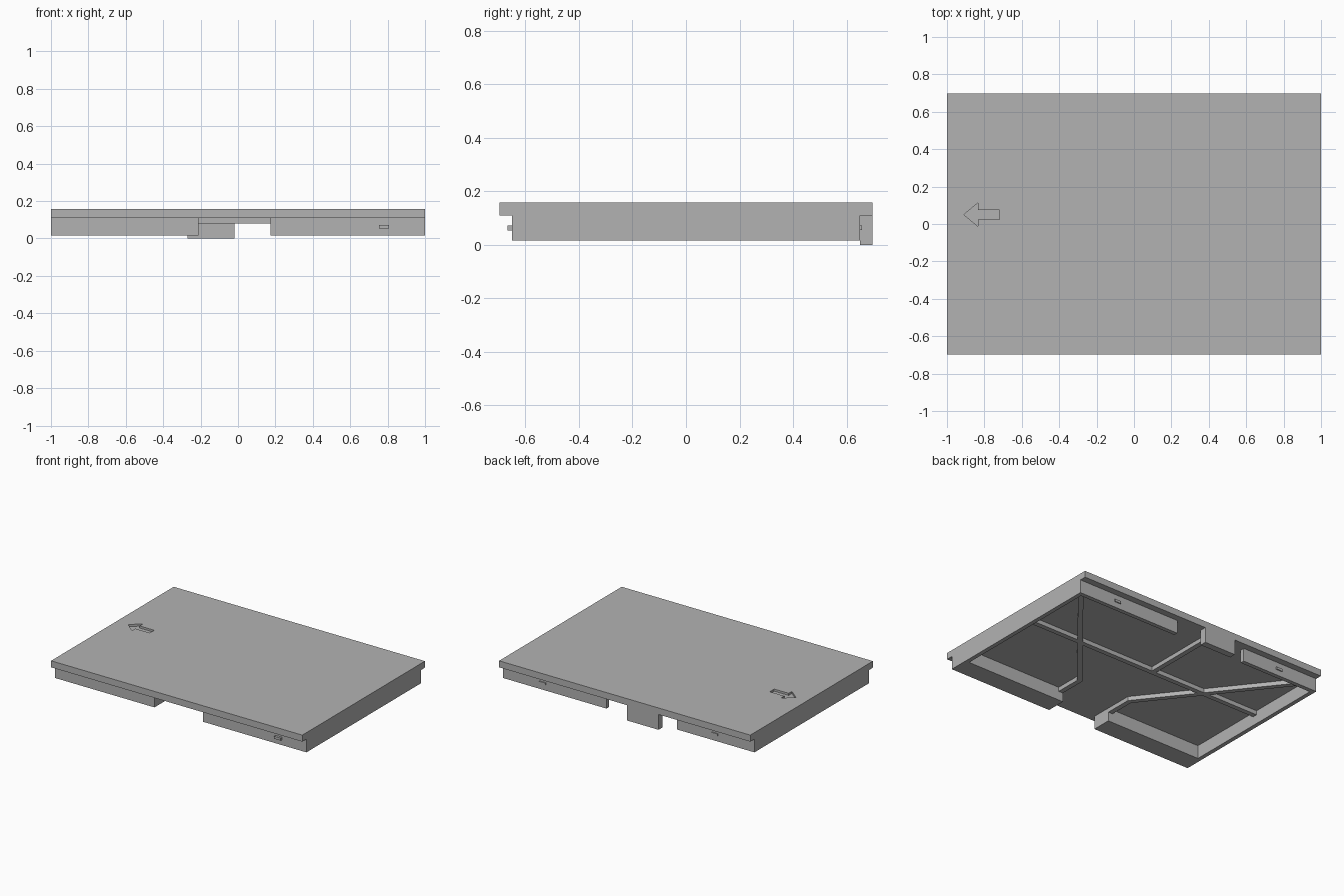
import bpy
import bmesh
from mathutils import Vector

cube = bpy.data.objects.get("Cube")
if cube:
    bpy.data.objects.remove(cube)

# One plain grey plastic
grey = bpy.data.materials.new("plain_grey")
grey.use_nodes = True
COLOUR = (0.45, 0.45, 0.45, 1)
grey.diffuse_color = COLOUR
grey.node_tree.nodes["Principled BSDF"].inputs["Base Color"].default_value = COLOUR

# Heights shared by the parts
FOOT, RIB, UNDER, TOP = 0.015, 0.08, 0.11, 0.157
HALF_Y, WALL_Y = 0.697, 0.65
SIDE, FRONT = 0.03, 0.14      # wall thicknesses


def prism(name, outline, z0, z1):
    """Extrude a plan outline from z0 up to z1."""
    bm = bmesh.new()
    face = bm.faces.new([bm.verts.new((x, y, z0)) for x, y in outline])
    new = bmesh.ops.extrude_face_region(bm, geom=[face])["geom"]
    verts = [v for v in new if isinstance(v, bmesh.types.BMVert)]
    bmesh.ops.translate(bm, verts=verts, vec=(0, 0, z1 - z0))
    bmesh.ops.recalc_face_normals(bm, faces=bm.faces)
    mesh = bpy.data.meshes.new(name)
    bm.to_mesh(mesh)
    bm.free()
    mesh.materials.append(grey)
    obj = bpy.data.objects.new(name, mesh)
    bpy.context.collection.objects.link(obj)
    return obj


def box(name, x0, x1, y0, y1, z0, z1):
    return prism(name, [(x0, y0), (x1, y0), (x1, y1), (x0, y1)], z0, z1)


def rib(name, points, width=0.035):
    """Strip of constant width along a plan path, with mitred bends."""
    pts = [Vector(p) for p in points]
    left, right = [], []
    for i, p in enumerate(pts):
        a = (p - pts[max(i - 1, 0)]).normalized()
        b = (pts[min(i + 1, len(pts) - 1)] - p).normalized()
        t = (a + b).normalized()
        ref = b if b.length else a
        off = Vector((-t.y, t.x)) * (width / 2 / t.dot(ref))
        left.append(p + off)
        right.append(p - off)
    return prism(name, left + right[::-1], RIB, UNDER)


# Lid plate with a sunken arrow
plate = box("lid_plate", -1, 1, -HALF_Y, HALF_Y, UNDER, TOP)
tip, neck, tail, mid = -0.91, -0.835, -0.72, 0.05
half_arrow = [(tail, 0.025), (neck, 0.025), (neck, 0.062)]
arrow = ([(x, mid + y) for x, y in half_arrow] + [(tip, mid)]
         + [(x, mid - y) for x, y in reversed(half_arrow)])
cutter = prism("arrow_cutter", arrow, TOP - 0.015, TOP + 0.05)
cutter.hide_render = True
cutter.hide_viewport = True
cut = plate.modifiers.new("arrow", "BOOLEAN")
cut.operation = "DIFFERENCE"
cut.solver = "EXACT"
cut.object = cutter

# C-shaped skirts: thick along the front, thin along the side and back
for name, s, front_end, back_end in (("left_skirt", 1, 0.175, 0.178),
                                     ("right_skirt", -1, 0.21, 0.385)):
    c = [(front_end, -WALL_Y), (1, -WALL_Y), (1, WALL_Y), (back_end, WALL_Y),
         (back_end, WALL_Y - SIDE), (1 - SIDE, WALL_Y - SIDE),
         (1 - SIDE, FRONT - WALL_Y), (front_end, FRONT - WALL_Y)]
    prism(name, [(s * x, y) for x, y in c], FOOT, UNDER)
    # Catch on the back wall
    box(name.replace("skirt", "back_catch"), s * 0.685 - 0.025, s * 0.685 + 0.025,
        WALL_Y, WALL_Y + 0.007, 0.055, 0.072)
    # Diagonal rib from the back corner to the front opening
    edge = front_end + 0.018
    rib(name.replace("skirt", "diagonal_rib"),
        [(s * 0.975, 0.625), (s * edge, -0.32), (s * edge, FRONT - WALL_Y)])

# Front catch, back tab and straight ribs
box("front_catch", 0.755, 0.807, -WALL_Y - 0.017, -WALL_Y, 0.054, 0.072)
box("back_tab", -0.27, -0.02, WALL_Y, HALF_Y, 0, UNDER)
rib("cross_rib", [(-1 + SIDE, 0.065), (1 - SIDE, 0.065)])
rib("tab_rib", [(-0.1, 0.08), (-0.1, WALL_Y)])
